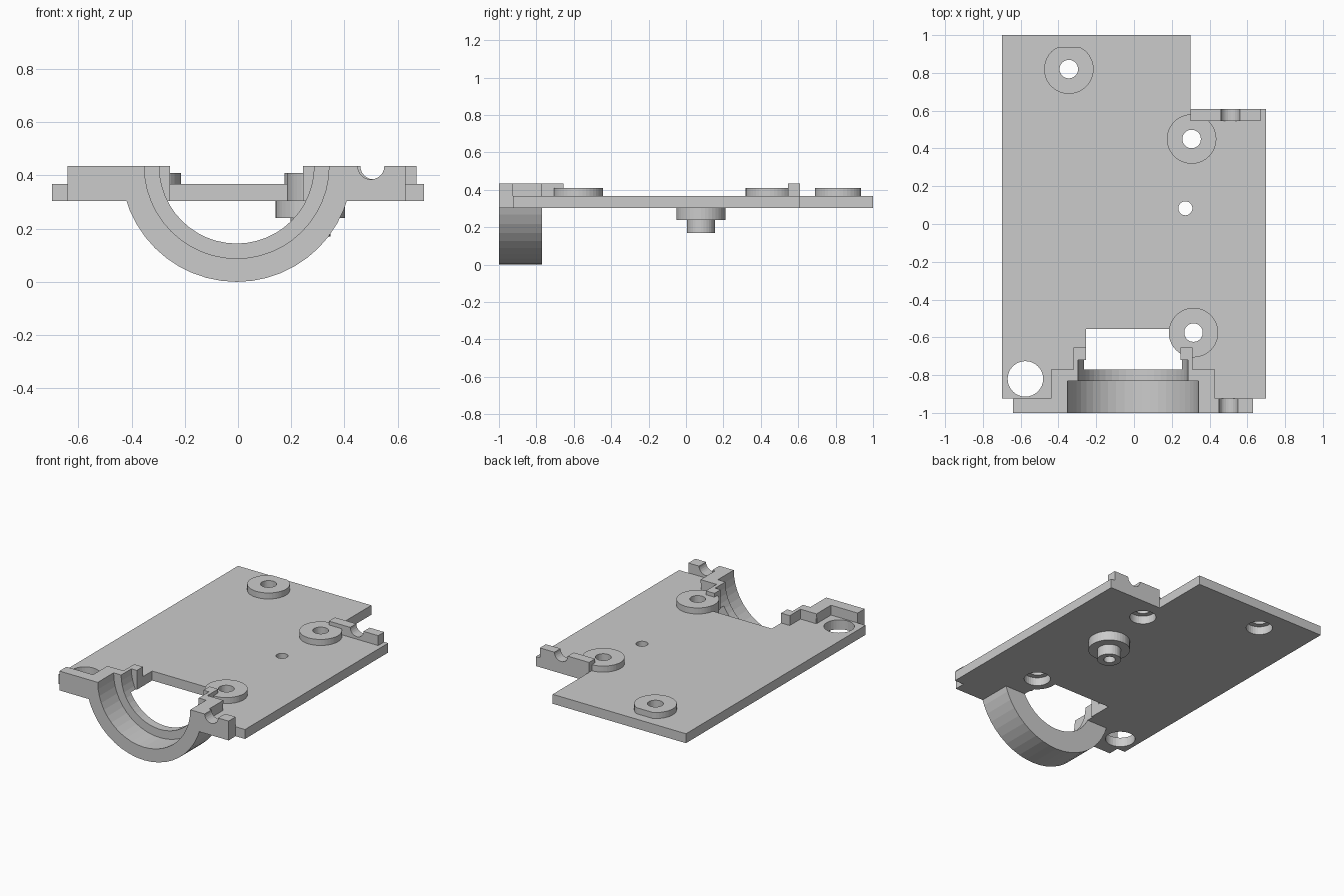
import bpy, bmesh, math

if "Cube" in bpy.data.objects:
    bpy.data.objects.remove(bpy.data.objects["Cube"])

Z0, Z1, ZB, ZT = 0.304, 0.368, 0.409, 0.435   # plate bottom, plate top, boss top, wall top
CX = -0.005                                   # axis of the cradle


def prism(name, pts, lo, hi, axis='z'):
    """Extrude a 2D outline along z, or an (x, z) outline along y."""
    bm = bmesh.new()
    place = (lambda p, d: (p[0], p[1], d)) if axis == 'z' else (lambda p, d: (p[0], d, p[1]))
    a = [bm.verts.new(place(p, lo)) for p in pts]
    b = [bm.verts.new(place(p, hi)) for p in pts]
    bm.faces.new(a)
    bm.faces.new(b)
    n = len(pts)
    for i in range(n):
        j = (i + 1) % n
        bm.faces.new((a[i], a[j], b[j], b[i]))
    bmesh.ops.recalc_face_normals(bm, faces=bm.faces)
    me = bpy.data.meshes.new(name)
    bm.to_mesh(me)
    bm.free()
    ob = bpy.data.objects.new(name, me)
    bpy.context.collection.objects.link(ob)
    return ob


def circle(cx, cy, r, n=32, start=0.0, sweep=2 * math.pi):
    full = sweep > 6
    m = n if full else n + 1
    return [(cx + r * math.cos(start + sweep * i / n),
             cy + r * math.sin(start + sweep * i / n)) for i in range(m)]


def rect(x0, y0, x1, y1):
    return [(x0, y0), (x1, y0), (x1, y1), (x0, y1)]


def combine(part, op):
    """Merge a part into the base, or cut it away, then drop the helper."""
    part.hide_render = True
    mod = base.modifiers.new(op, 'BOOLEAN')
    mod.operation, mod.object, mod.solver = op, part, 'EXACT'
    bpy.context.view_layer.objects.active = base
    bpy.ops.object.modifier_apply(modifier=mod.name)
    bpy.data.objects.remove(part)


def add(*args):
    combine(prism(*args), 'UNION')


def cut(*args):
    combine(prism(*args), 'DIFFERENCE')


# Plate with the rear corner notch and narrower front lip
base = prism("mounting_plate", [
    (-0.70, -0.925), (-0.64, -0.925), (-0.64, -1), (0.63, -1), (0.63, -0.925),
    (0.70, -0.925), (0.70, 0.61), (0.30, 0.61), (0.30, 1), (-0.70, 1)], Z0, Z1)
cut("window", rect(-0.255, -0.77, 0.245, -0.555), 0.2, 0.6)

# Half-round cradle below the front
add("cradle", circle(CX, ZT, 0.435, 24, math.pi, math.pi), -1, -0.77, 'y')

# Stepped front wall, both sides of the cradle
add("front_wall", [
    (-0.64, -1), (0.63, -1), (0.63, -0.925), (0.43, -0.925), (0.43, -0.775),
    (0.31, -0.775), (0.31, -0.655), (0.245, -0.655), (0.245, -0.77),
    (-0.255, -0.77), (-0.255, -0.655), (-0.32, -0.655), (-0.32, -0.775),
    (-0.44, -0.775), (-0.44, -0.925), (-0.64, -0.925)], 0.34, ZT)

# Rear cable tab
add("rear_tab", rect(0.30, 0.545, 0.67, 0.61), 0.34, ZT)

# Stepped bore of the cradle, and cable grooves
cut("large_bore", circle(CX, ZT, 0.347, 48), -1.1, -0.83, 'y')
cut("small_bore", circle(CX, ZT, 0.291, 48), -1.1, -0.72, 'y')
cut("front_groove", circle(0.50, ZT, 0.05, 24), -1.1, -0.90, 'y')
cut("rear_groove", circle(0.51, ZT, 0.05, 24), 0.50, 0.65, 'y')

# Raised screw bosses, counterbored from below
bosses = [(-0.345, 0.82), (0.305, 0.45), (0.315, -0.575)]
for x, y in bosses:
    outline = [(px, min(py, 0.935)) for px, py in circle(x, y, 0.131, 40)]
    add("boss", outline, Z0, ZB)
for x, y in bosses:
    cut("screw_hole", circle(x, y, 0.049), 0.2, 0.6)
    cut("counterbore", circle(x, y, 0.083), 0.2, 0.36)

# Stepped post under the plate
add("post_flange", circle(0.272, 0.08, 0.131, 40), 0.24, 0.33)
add("post_tip", circle(0.272, 0.08, 0.075), 0.17, 0.26)
cut("post_hole", circle(0.272, 0.083, 0.037), 0.1, 0.6)

# Large corner hole
cut("corner_hole", circle(-0.575, -0.82, 0.094), 0.2, 0.6)
